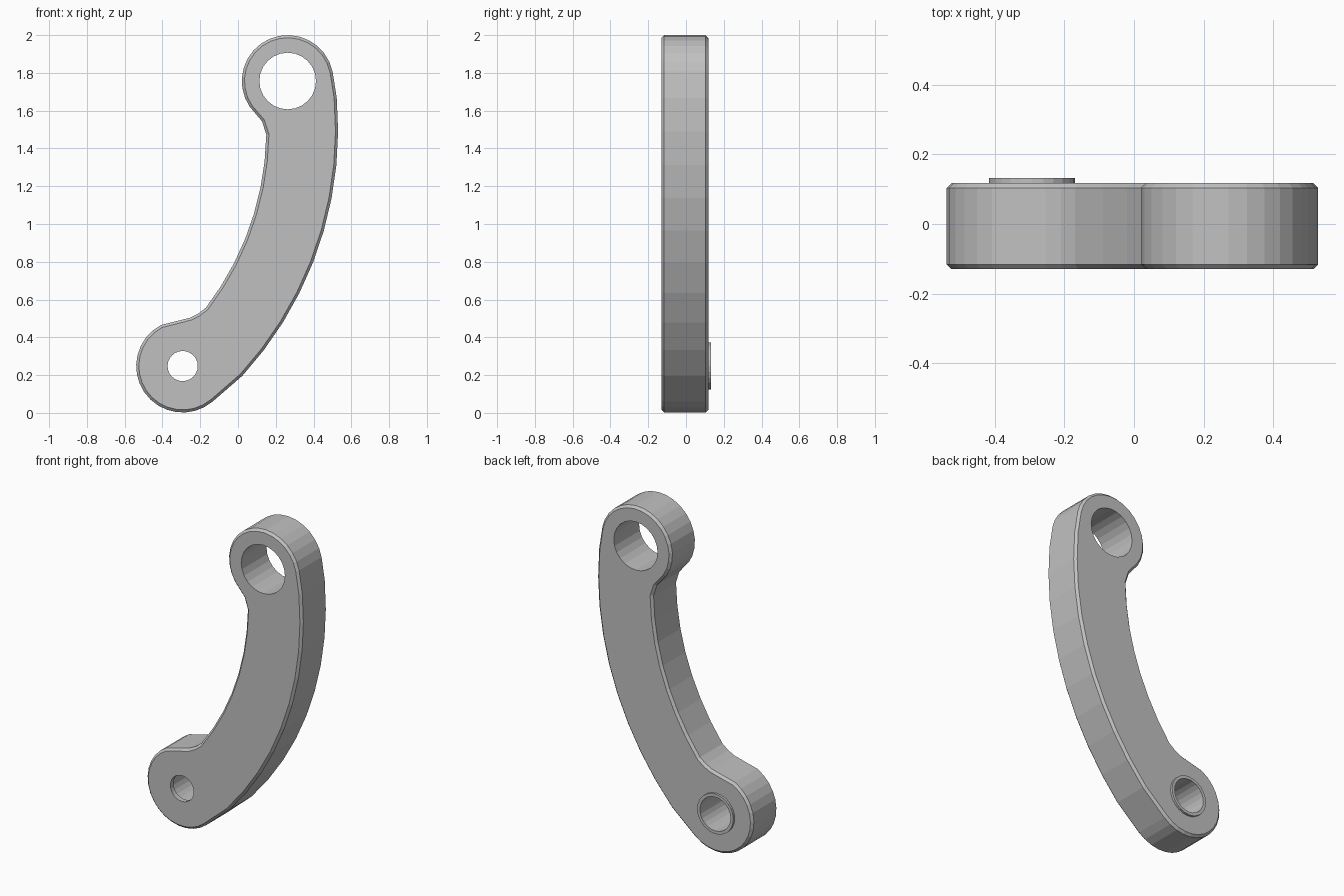
import bpy, bmesh
from math import cos, sin, radians, pi
from mathutils import Matrix

cube = bpy.data.objects.get("Cube")
if cube:
    bpy.data.objects.remove(cube, do_unlink=True)

GREY = (0.53, 0.53, 0.53, 1)
steel = bpy.data.materials.new("plain grey")
steel.use_nodes = True
steel.diffuse_color = GREY
steel.node_tree.nodes["Principled BSDF"].inputs["Base Color"].default_value = GREY

FRONT, BACK, CHAMFER = -0.13, 0.118, 0.014
TOP_EYE, LOW_EYE, SWEEP = (0.263, 1.757), (-0.293, 0.248), (-1.4, 1.5)


def arc(centre, radius, start, end, steps):
    """Points on an arc in the xz plane, angles in degrees."""
    angles = [radians(start + (end - start) * i / steps) for i in range(steps + 1)]
    return [(centre[0] + radius * cos(a), centre[1] + radius * sin(a)) for a in angles]


def finish(bm, name):
    bmesh.ops.recalc_face_normals(bm, faces=bm.faces)
    mesh = bpy.data.meshes.new(name)
    bm.to_mesh(mesh)
    bm.free()
    mesh.materials.append(steel)
    obj = bpy.data.objects.new(name, mesh)
    bpy.context.collection.objects.link(obj)
    return obj


def prism(name, outline, y0, y1, chamfer=0):
    """Extrude an xz outline along y, with optional chamfered rims."""
    bm = bmesh.new()
    face = bm.faces.new([bm.verts.new((x, y0, z)) for x, z in outline])
    out = bmesh.ops.extrude_face_region(bm, geom=[face], use_keep_orig=True)
    moved = [g for g in out["geom"] if isinstance(g, bmesh.types.BMVert)]
    bmesh.ops.translate(bm, verts=moved, vec=(0, y1 - y0, 0))
    bmesh.ops.recalc_face_normals(bm, faces=bm.faces)
    if chamfer:
        rims = [e for e in bm.edges if abs(e.verts[0].co.y - e.verts[1].co.y) < 1e-5]
        bmesh.ops.bevel(bm, geom=rims, offset=chamfer, segments=1, affect='EDGES')
    return finish(bm, name)


def cut(obj, name, centre, radius, y0, y1, sides=24):
    """Bore a round hole and discard the cutter."""
    cutter = prism(name, arc(centre, radius, 0, 360, sides)[:-1], y0, y1)
    cutter.hide_render = True
    mod = obj.modifiers.new(name, 'BOOLEAN')
    mod.operation, mod.solver, mod.object = 'DIFFERENCE', 'EXACT', cutter
    bpy.context.view_layer.objects.active = obj
    bpy.ops.object.modifier_apply(modifier=mod.name)
    bpy.data.objects.remove(cutter, do_unlink=True)


# Curved arm: two round eyes joined by concentric sweeps and small fillets
outline = (arc(TOP_EYE, 0.243, 12, 214, 16)
           + [(0.127, 1.544)]
           + arc(SWEEP, 1.55, -1, -37.5, 7)
           + [(-0.21, 0.526), (-0.254, 0.504), (-0.317, 0.488)]
           + arc(LOW_EYE, 0.246, 118, 310, 16)
           + arc(SWEEP, 1.93, -42.5, 5, 9))
arm = prism("curved_arm", outline, FRONT, BACK, CHAMFER)

# Bores: a plain one above, a stepped one below
cut(arm, "upper_bore", TOP_EYE, 0.15, -0.3, 0.3)
cut(arm, "lower_front_bore", LOW_EYE, 0.08, -0.3, 0.3)
cut(arm, "lower_back_bore", LOW_EYE, 0.105, -0.1, 0.3)

# Raised collar around the lower bore at the back
collar = prism("bore_collar", arc(LOW_EYE, 0.124, 0, 360, 24)[:-1], BACK - 0.01, 0.132)
cut(collar, "collar_bore", LOW_EYE, 0.105, -0.3, 0.3)
